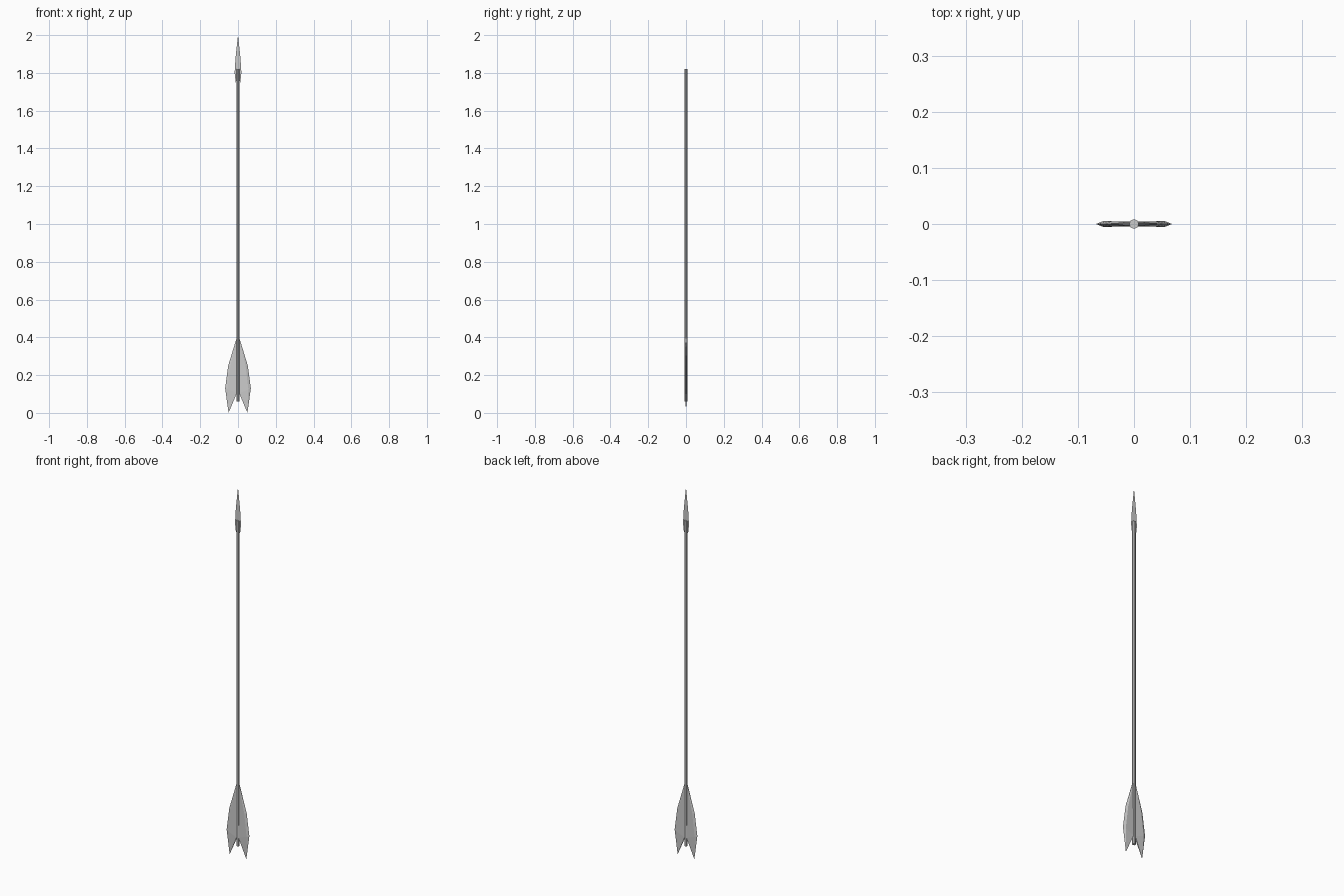
import bpy, bmesh

if "Cube" in bpy.data.objects:
    bpy.data.objects.remove(bpy.data.objects["Cube"])


def make_object(name, verts, faces):
    bm = bmesh.new()
    vs = [bm.verts.new(v) for v in verts]
    for f in faces:
        bm.faces.new([vs[i] for i in f])
    bmesh.ops.recalc_face_normals(bm, faces=bm.faces)
    mesh = bpy.data.meshes.new(name)
    bm.to_mesh(mesh)
    bm.free()
    obj = bpy.data.objects.new(name, mesh)
    bpy.context.collection.objects.link(obj)
    return obj


# Shaft: slim octagonal rod
bpy.ops.mesh.primitive_cylinder_add(vertices=8, radius=0.0085, depth=1.76,
                                    location=(0, 0, 0.94))
bpy.context.object.name = "shaft"

# Arrowhead: flat leaf-shaped blade, outline mirrored across x
half = [(0.006, 1.945), (0.013, 1.88), (0.018, 1.80), (0.012, 1.75), (0.006, 1.765)]
outline = [(0, 2.0)] + half + [(-x, z) for x, z in reversed(half)]
make_object("arrowhead", [(x, 0, z) for x, z in outline], [range(len(outline))])

# Fletching: swept vanes, thick in the middle and sharp at the rim
rim = [(0.052, 0, 0.25), (0.068, 0, 0.13), (0.05, 0, 0.0)]
core = [(0.003, 0.41, 0.002), (0.040, 0.25, 0.005),
        (0.055, 0.125, 0.005), (0.006, 0.105, 0.004)]
for side, sx in (("right", 1), ("left", -1)):
    verts = [(sx * x, y, z) for x, y, z in rim]
    for sy in (1, -1):
        verts += [(sx * x, sy * t, z) for x, z, t in core]
    faces = [(3, 0, 7), (2, 6, 10), (3, 7, 10, 6)]
    for k in (3, 7):
        apex, upper, lower, notch = range(k, k + 4)
        faces += [(apex, upper, 0), (upper, lower, 1, 0), (lower, 2, 1),
                  (lower, notch, 2), (apex, notch, lower, upper)]
    make_object(side + "_vane", verts, faces)
